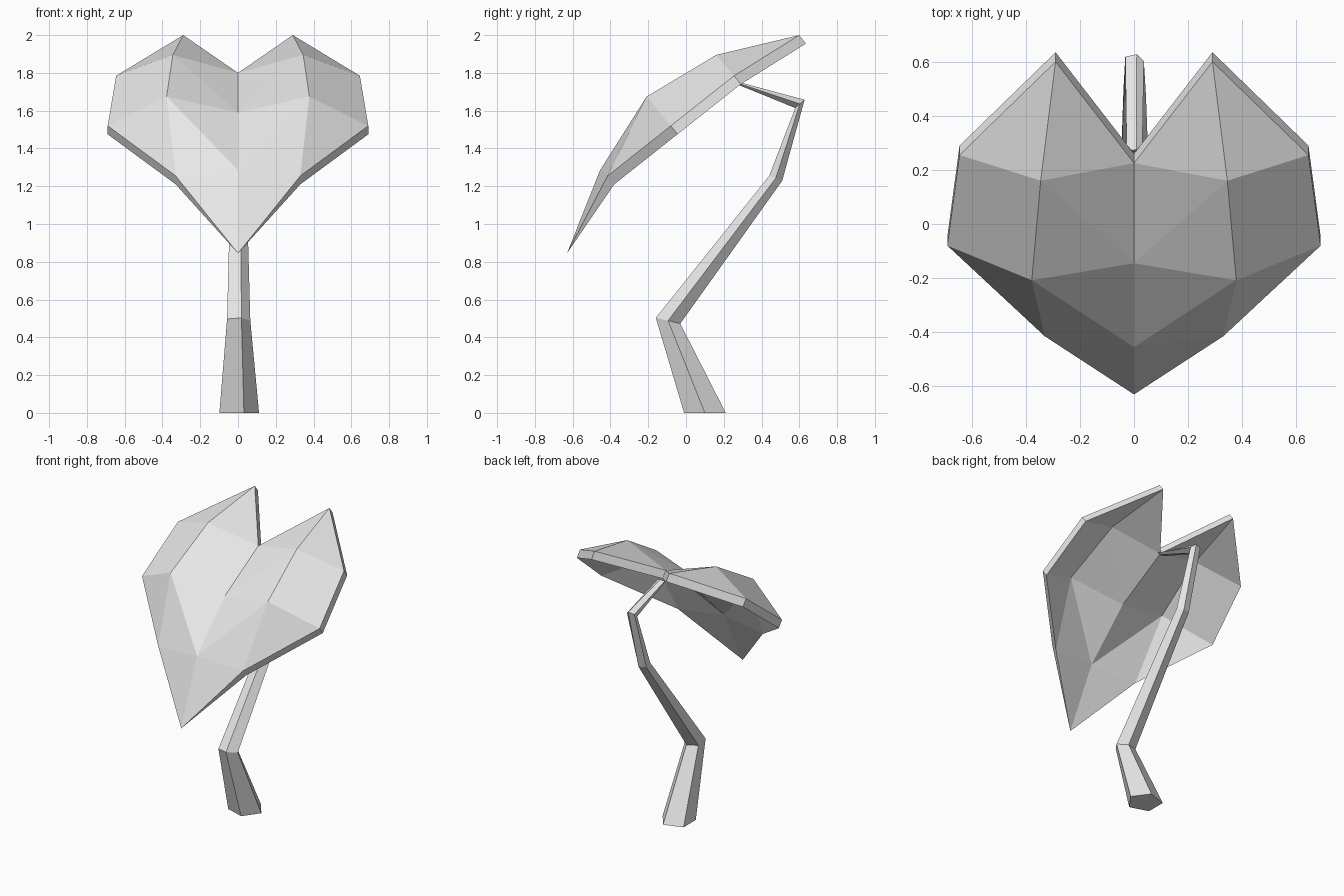
import bpy, bmesh, math
from mathutils import Vector

cube = bpy.data.objects.get("Cube")
if cube:
    bpy.data.objects.remove(cube, do_unlink=True)

grey = bpy.data.materials.new("light_grey")
grey.use_nodes = True
grey.diffuse_color = (0.8, 0.8, 0.8, 1)
grey.node_tree.nodes["Principled BSDF"].inputs["Base Color"].default_value = (0.8, 0.8, 0.8, 1)


def finish(name, bm):
    """Turn a bmesh into a flat-shaded object."""
    bmesh.ops.recalc_face_normals(bm, faces=bm.faces)
    mesh = bpy.data.meshes.new(name)
    bm.to_mesh(mesh)
    bm.free()
    mesh.materials.append(grey)
    obj = bpy.data.objects.new(name, mesh)
    bpy.context.collection.objects.link(obj)
    return obj


# Leaf: left half of the upper surface, named by position
points = {
    "notch": (0, 0.225, 1.80), "mid": (0, -0.145, 1.59),
    "low": (0, -0.455, 1.285), "tip": (0, -0.63, 0.845),
    "lobe": (0.29, 0.60, 2.0), "shoulder": (0.645, 0.255, 1.785),
    "side": (0.69, -0.08, 1.52), "waist": (0.33, -0.415, 1.255),
    "ridge_top": (0.345, 0.16, 1.895), "ridge_low": (0.378, -0.208, 1.675),
}
panels = [
    "lobe ridge_top shoulder", "lobe notch ridge_top",
    "shoulder ridge_top ridge_low side", "ridge_top notch mid",
    "ridge_top mid ridge_low", "side ridge_low waist",
    "ridge_low mid low", "ridge_low low waist", "waist low tip",
]
rim = "notch lobe shoulder side waist tip".split()
thickness = Vector((0, 0.035, -0.045))

bm = bmesh.new()
upper = {k: bm.verts.new(p) for k, p in points.items()}
# The two skins meet in one point at the tip
lower = {k: upper[k] if k == "tip" else bm.verts.new(Vector(p) + thickness)
         for k, p in points.items()}
for panel in panels:
    keys = panel.split()
    bm.faces.new([upper[k] for k in keys])
    bm.faces.new([lower[k] for k in reversed(keys)])
for a, b in zip(rim, rim[1:]):
    corners = [upper[a], upper[b], lower[b], lower[a]]
    bm.faces.new(list(dict.fromkeys(corners)))

# Mirror the half to the other side and weld the centre line
copy = bmesh.ops.duplicate(bm, geom=bm.verts[:] + bm.edges[:] + bm.faces[:])["geom"]
for v in copy:
    if isinstance(v, bmesh.types.BMVert):
        v.co.x *= -1
bmesh.ops.remove_doubles(bm, verts=bm.verts, dist=0.0005)
finish("leaf", bm)

# Stem: five-sided rings as (centre y, centre z, x radius, depth y, depth z)
rings = [
    (0.10, 0.0, 0.116, 0.116, 0.0),
    (-0.095, 0.488, 0.068, 0.068, -0.016),
    (0.475, 1.242, 0.046, 0.036, -0.014),
    (0.603, 1.636, 0.038, 0.026, 0.023),
    (0.270, 1.747, 0.032, 0.005, 0.006),
]
sides = 5
bm = bmesh.new()
loops = []
for cy, cz, rx, dy, dz in rings:
    loop = []
    for i in range(sides):
        a = math.tau * i / sides
        loop.append(bm.verts.new((rx * math.cos(a) - 0.04 * rx,
                                  cy + dy * math.sin(a), cz + dz * math.sin(a))))
    loops.append(loop)
for a, b in zip(loops, loops[1:]):
    for i in range(sides):
        j = (i + 1) % sides
        bm.faces.new((a[i], a[j], b[j], b[i]))
bm.faces.new(loops[0][::-1])
bm.faces.new(loops[-1])
finish("stem", bm)
